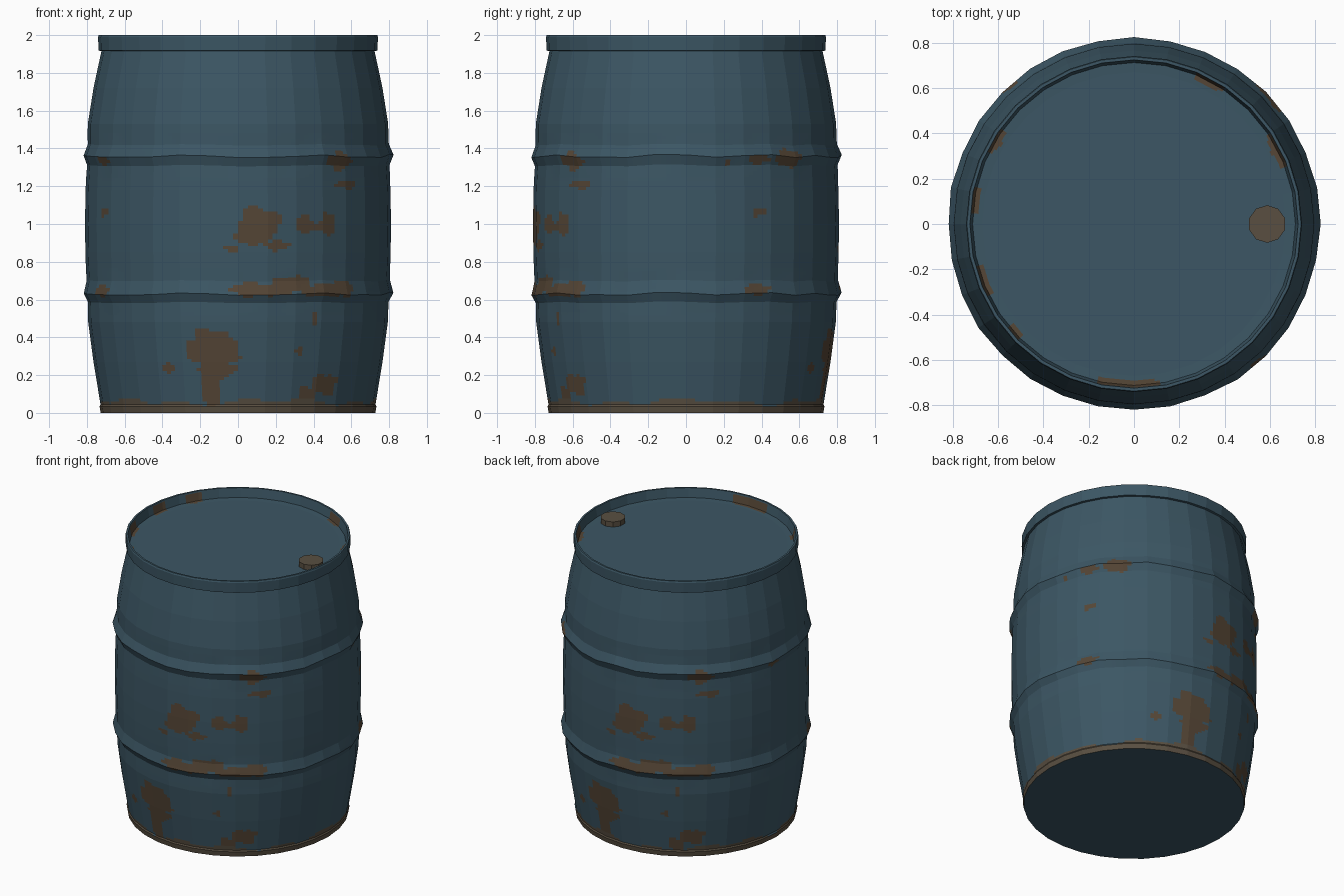
import bpy, math, random

if "Cube" in bpy.data.objects:
    bpy.data.objects.remove(bpy.data.objects["Cube"])

random.seed(4)
SIDES, SUB = 32, 6          # flat sides, and rust columns within each side


def material(name, rgb):
    m = bpy.data.materials.new(name)
    m.diffuse_color = (*rgb, 1)
    m.use_nodes = True
    m.node_tree.nodes["Principled BSDF"].inputs["Base Color"].default_value = m.diffuse_color
    return m


BLUE = material("blue paint", (0.045, 0.094, 0.128))
RUST = material("brown rust", (0.093, 0.062, 0.037))
GRIME = material("grey brown grime", (0.100, 0.078, 0.053))

# Rust spots on the wall: angle from the front (deg), height, half width, half height
PAIRED = [(8, 1.00, .115, .09), (5, .93, .09, .04), (15, .89, .06, .03), (-2, .87, .035, .016),
          (26, 1.0, .045, .05), (31, .985, .05, .025), (36, 1.0, .055, .058), (46, 1.21, .075, .024),
          (4, .66, .10, .035), (13, .655, .10, .03), (21, .68, .11, .045),
          (36, .65, .10, .035), (43, .66, .08, .04), (-62, .65, .07, .03),
          (42, 1.335, .08, .05), (-61, 1.34, .07, .025), (-61, 1.06, .05, .02),
          (-10, .33, .16, .07), (-11, .385, .11, .06), (-11, .17, .06, .16), (-8, .23, .10, .05),
          (-29, .24, .033, .033), (25, .32, .027, .025), (31, .5, .022, .032),
          (38, .15, .09, .055), (30, .09, .06, .05), (28, .64, .05, .02)]
SINGLE = [(132, 1.35, .09, .045), (106, 1.325, .025, .02), (260, 1.34, .05, .025)]
SPOTS = PAIRED + [(a + 180, z, w, h) for a, z, w, h in PAIRED] + SINGLE
# Rust patches around the inner edge of the lid: angle, half width
INNER = [(-2, 11), (-69, 6), (-98, 5), (-121, 4), (-48, 3), (152, 5), (117, 6)]


def gap(a, b):
    return (a - b + 180) % 360 - 180


def wall_rule(a, r, z):
    t = math.radians(a)
    edge = .06 + .012 * math.sin(5 * t) + .012 * math.sin(13 * t + 1)
    if z < edge:
        return 2
    for i, (sa, sz, w, h) in enumerate(SPOTS):
        u = math.radians(gap(a, sa)) * .8 / w
        v = (z - sz) / h
        if abs(u) < 1.3 and abs(v) < 1.3:
            wob = 1 + .14 * math.sin(4 * math.atan2(v, u) + i % 27)
            if u * u + v * v < wob * wob:
                return 1
    return 0


def inner_rule(a, r, z):
    for i, (sa, w) in enumerate(INNER):
        d = abs(gap(a, sa))
        if d < w and r < .722 and r > .685 + .012 * (d / w) and z < 1.985:
            return 1
    return 0


def lathe(name, profile, rule, jitter=None, cap_first=False, cap_last=False):
    """Spin a profile into a many-sided shell whose sides stay flat but carry fine columns."""
    rows, cols = len(profile), SIDES * SUB
    corners = []
    for k in range(SIDES):
        nudge = (random.uniform(-1, 1), random.uniform(-1, 1))
        t = 2 * math.pi * k / SIDES
        ring = []
        for r, z in profile:
            dr, dz = jitter(r, z, *nudge) if jitter else (0, 0)
            ring.append(((r + dr) * math.sin(t), -(r + dr) * math.cos(t), z + dz))
        corners.append(ring)
    verts = []
    for j in range(rows):
        for c in range(cols):
            k, f = divmod(c, SUB)
            p, q = corners[k][j], corners[(k + 1) % SIDES][j]
            verts.append([p[n] + (q[n] - p[n]) * f / SUB for n in range(3)])
    faces, slots = [], []
    for j in range(rows - 1):
        (r0, z0), (r1, z1) = profile[j], profile[j + 1]
        for c in range(cols):
            d = (c + 1) % cols
            faces.append((j * cols + c, j * cols + d, (j + 1) * cols + d, (j + 1) * cols + c))
            slots.append(rule((c + .5) * 360 / cols, (r0 + r1) / 2, (z0 + z1) / 2))
    if cap_first:
        faces.append(tuple(reversed(range(cols))))
        slots.append(0)
    if cap_last:
        faces.append(tuple(range((rows - 1) * cols, rows * cols)))
        slots.append(0)
    me = bpy.data.meshes.new(name)
    me.from_pydata(verts, [], faces)
    for m in (BLUE, RUST, GRIME):
        me.materials.append(m)
    me.polygons.foreach_set("material_index", slots)
    ob = bpy.data.objects.new(name, me)
    bpy.context.collection.objects.link(ob)
    return ob


def refine(points, step):
    out = [points[0]]
    for (r0, z0), (r1, z1) in zip(points, points[1:]):
        n = max(1, round(math.hypot(r1 - r0, z1 - z0) / step))
        out += [(r0 + (r1 - r0) * i / n, z0 + (z1 - z0) * i / n) for i in range(1, n + 1)]
    return out


def ridge_wobble(r, z, a, b):
    near = max(0, 1 - min(abs(z - .64), abs(z - 1.36)) / .12)
    return .004 * a * near, .010 * b * near


# Barrel wall with two raised hoops and a closed bottom
wall = [(.727, 0), (.733, .035), (.728, .045), (.765, .27), (.793, .48), (.796, .585),
        (.820, .63), (.803, .70), (.808, .85), (.810, 1.0), (.807, 1.18), (.801, 1.31),
        (.821, 1.36), (.797, 1.42), (.795, 1.53), (.765, 1.72), (.722, 1.92)]
lathe("barrel_wall", refine(wall, .0165), wall_rule, ridge_wobble, cap_first=True)

# Top rim, its inner wall and the sunken lid
rim = [(.720, 1.915), (.738, 1.918), (.741, 1.99), (.737, 2.0), (.724, 2.0), (.712, 1.935), (.67, 1.933)]
lathe("rim_and_lid", refine(rim, .012), inner_rule, cap_last=True)

# Filler cap on the lid
bpy.ops.mesh.primitive_cylinder_add(vertices=10, radius=.083, depth=.04, location=(.587, 0, 1.95))
cap = bpy.context.object
cap.name = "filler_cap"
cap.data.materials.append(GRIME)
